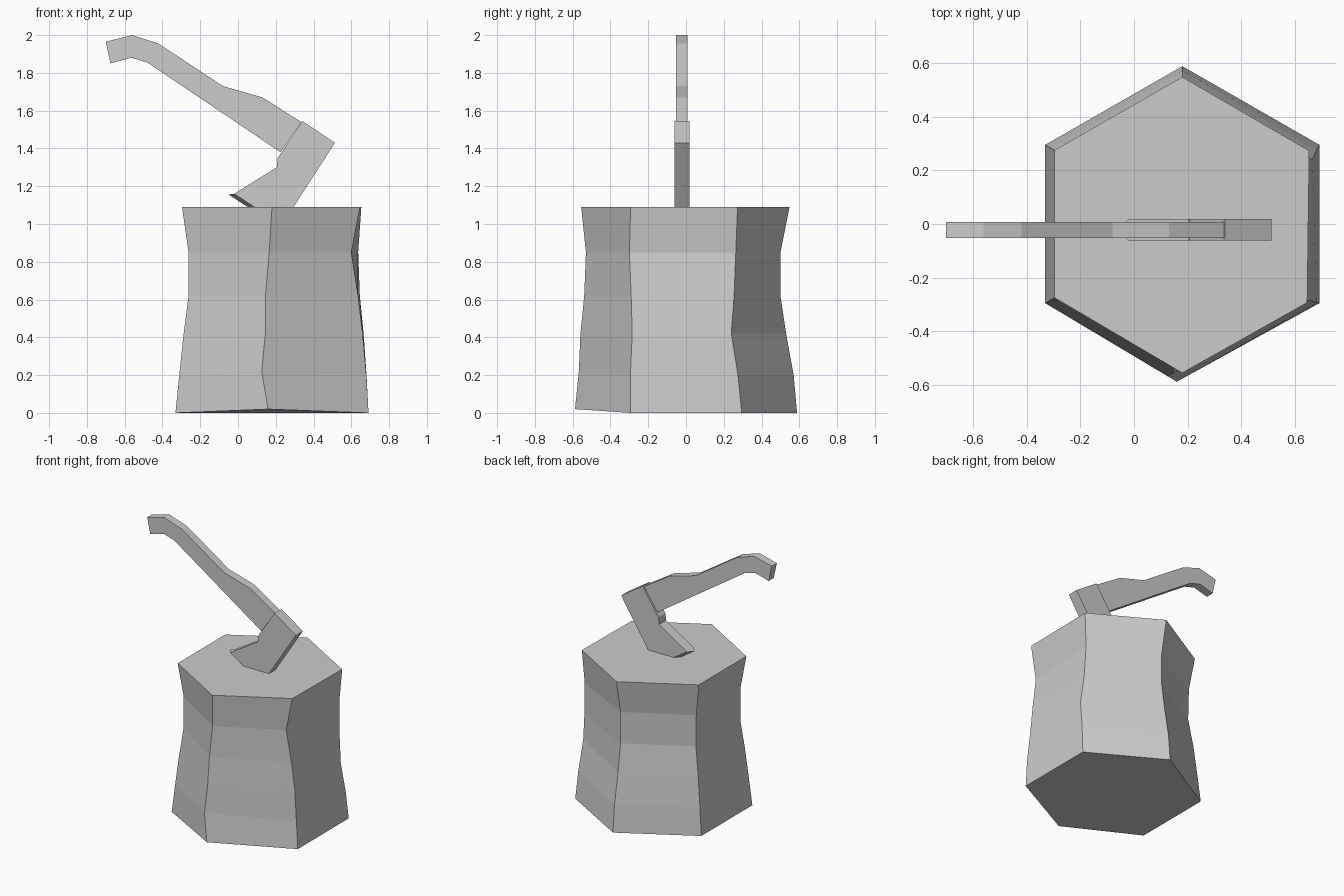
import bpy, bmesh
from math import radians, cos, sin
from mathutils import Vector

if "Cube" in bpy.data.objects:
    bpy.data.objects.remove(bpy.data.objects["Cube"])


def finish(bm, name):
    bmesh.ops.recalc_face_normals(bm, faces=bm.faces)
    mesh = bpy.data.meshes.new(name)
    bm.to_mesh(mesh)
    bm.free()
    obj = bpy.data.objects.new(name, mesh)
    bpy.context.collection.objects.link(obj)
    return obj


def slab(profile, y, half):
    """Extrude an x-z outline symmetrically about a y plane."""
    bm = bmesh.new()
    a = [bm.verts.new((x, y - half, z)) for x, z in profile]
    b = [bm.verts.new((x, y + half, z)) for x, z in profile]
    bm.faces.new(a)
    bm.faces.new(b[::-1])
    n = len(profile)
    sides = [bm.faces.new((a[i], a[(i + 1) % n], b[(i + 1) % n], b[i])) for i in range(n)]
    return bm, sides


# Chopping block: each corner has its own radius from bottom to top
levels = [0.0, 0.2, 0.42, 0.62, 0.85, 1.09]
corners = [  # angle, radii, sideways drift
    (30, [.59, .571, .541, .53, .527, .546], [0, -1.2, -3.7, -1.3, 0, 0]),
    (90, [.588, .57, .53, .50, .50, .548], [0] * 6),
    (150, [.59, .567, .54, .505, .51, .55], [0] * 6),
    (210, [.59, .567, .54, .51, .51, .55], [0] * 6),
    (270, [.588, .57, .56, .54, .53, .555], [-2, -5.5, -3.6, -3.7, -1.6, 0]),
    (330, [.59, .58, .558, .54, .516, .55], [0, -.5, -.7, -2.5, -5.5, -2.2]),
]
bm = bmesh.new()
rings = []
for i, z in enumerate(levels):
    ring = []
    for angle, radii, drift in corners:
        a = radians(angle + drift[i])
        lift = 0.02 if angle == 270 and i < 2 else 0
        ring.append(bm.verts.new((0.18 + radii[i] * cos(a), radii[i] * sin(a), z + lift)))
    rings.append(ring)
for lo, hi in zip(rings, rings[1:]):
    for j in range(6):
        k = (j + 1) % 6
        bm.faces.new((lo[j], lo[k], hi[k], hi[j]))
bm.faces.new(rings[0])
bm.faces.new(rings[-1])
finish(bm, "chopping_block")

# Axe handle
AXE_Y = -0.022
bm, _ = slab([(-.70, 1.965), (-.56, 2.0), (-.42, 1.955), (-.08, 1.73), (.13, 1.67),
              (.335, 1.54), (.225, 1.38), (-.48, 1.855), (-.565, 1.88), (-.675, 1.85)],
             AXE_Y, 0.03)
finish(bm, "axe_handle")

# Axe head, its first side face drawn out into the cutting edge
bm, sides = slab([(-.02, 1.16), (.233, .995), (.513, 1.43), (.34, 1.545),
                  (.21, 1.35), (.205, 1.30)], AXE_Y, 0.04)
edge = bmesh.ops.extrude_discrete_faces(bm, faces=[sides[0]])["faces"][0]
for v in edge.verts:
    v.co += Vector((-.03, 0, -.004))
    v.co.y = AXE_Y + (v.co.y - AXE_Y) * 0.08
finish(bm, "axe_head")
